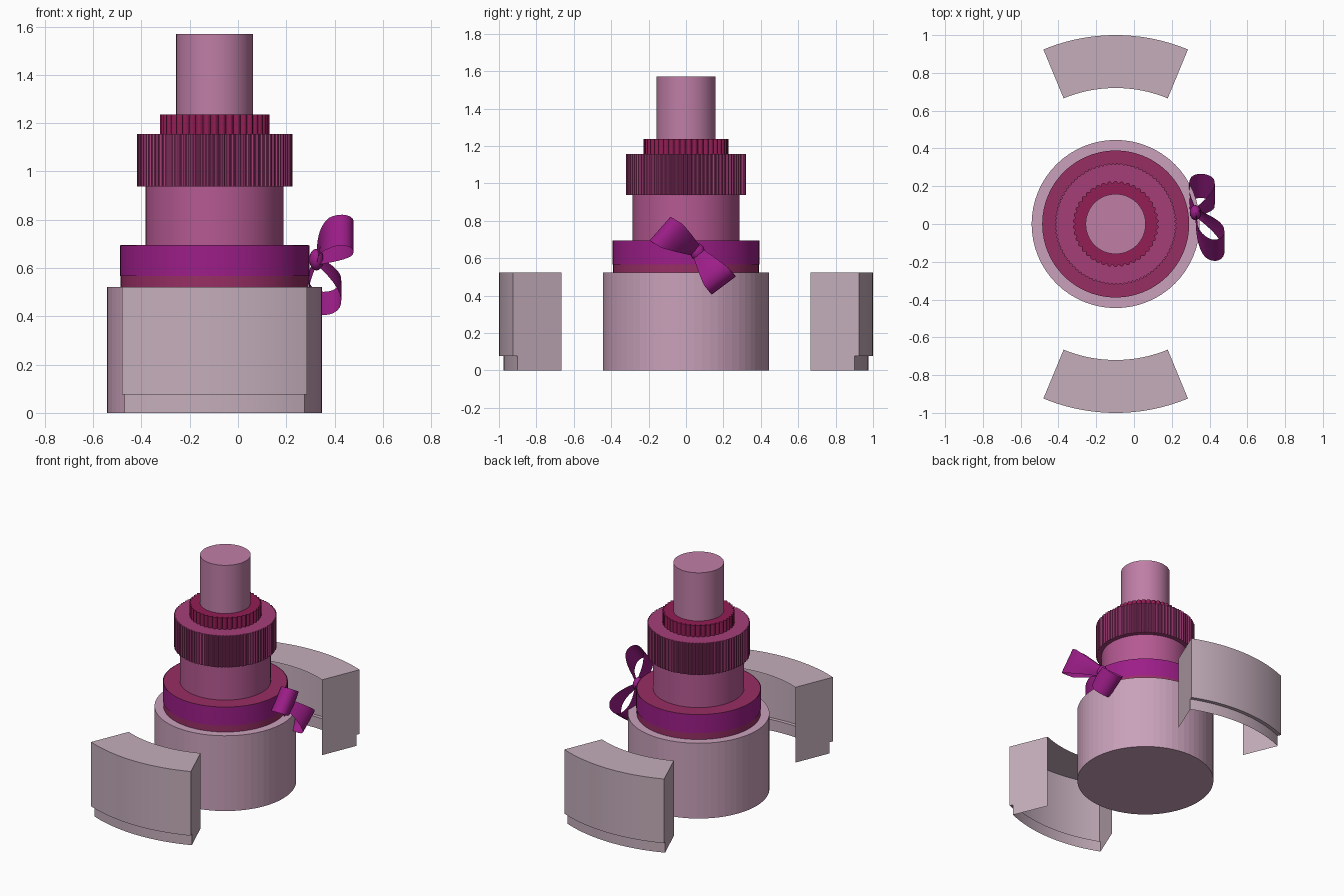
import bpy, bmesh
from math import sin, cos, pi, radians
from mathutils import Vector

if "Cube" in bpy.data.objects:
    bpy.data.objects.remove(bpy.data.objects["Cube"])

CX = -0.097  # axis of the round tiers


def finish(name, bm, rgb, smooth=None):
    me = bpy.data.meshes.new(name)
    bm.to_mesh(me)
    bm.free()
    ob = bpy.data.objects.new(name, me)
    bpy.context.collection.objects.link(ob)
    mat = bpy.data.materials.new(name + "_colour")
    mat.diffuse_color = [(c / 255) ** 2.2 for c in rgb] + [1]
    mat.use_nodes = True
    mat.node_tree.nodes["Principled BSDF"].inputs["Base Color"].default_value = mat.diffuse_color
    me.materials.append(mat)
    if smooth:
        bpy.ops.object.select_all(action='DESELECT')
        ob.select_set(True)
        bpy.context.view_layer.objects.active = ob
        bpy.ops.object.shade_smooth_by_angle(angle=radians(smooth))
    return ob


def drum(name, radii, z0, z1, rgb, smooth=30, caps=True):
    """Upright prism whose outline radius follows the list of radii."""
    bm = bmesh.new()
    n = len(radii)
    lo, hi = [[bm.verts.new((CX + r * cos(2 * pi * i / n), r * sin(2 * pi * i / n), z))
               for i, r in enumerate(radii)] for z in (z0, z1)]
    for i in range(n):
        j = (i + 1) % n
        bm.faces.new((lo[i], lo[j], hi[j], hi[i]))
    if caps:
        bm.faces.new(lo[::-1])
        bm.faces.new(hi)
    return finish(name, bm, rgb, smooth)


# Stacked tiers
drum("base_tier", [0.445] * 64, 0, 0.522, (200, 160, 185), None)
drum("second_tier", [0.389] * 96, 0.522, 0.695, (150, 50, 100))
drum("third_tier", [0.286] * 96, 0.695, 0.937, (180, 90, 145))
drum("top_post", [0.159] * 64, 1.236, 1.57, (190, 125, 165))

# Ribbed rings
drum("large_ribbed_ring", [0.322, 0.322, 0.315, 0.315] * 90, 0.937, 1.156, (165, 65, 120), None)
drum("small_ribbed_ring", [0.214, 0.222, 0.227, 0.227, 0.222] * 42, 1.156, 1.236, (145, 35, 85), 40)

# Ribbon band
PURPLE = (155, 35, 135)
drum("ribbon_band", [0.3925] * 96, 0.567, 0.694, PURPLE, 30, False)


# Curved shells: stepped outer wall, top and ends, open inside and below
def shell(name, mid):
    bm = bmesh.new()
    profile = [(0.72, 0.522), (1.0, 0.522), (1.0, 0.077), (0.975, 0.077), (0.975, 0)]
    steps = 20
    rows = []
    for i in range(steps + 1):
        a = radians(mid - 22.5 + 45 * i / steps)
        rows.append([bm.verts.new((CX + r * cos(a), r * sin(a), z)) for r, z in profile])
    for p, q in zip(rows, rows[1:]):
        for k in range(len(profile) - 1):
            bm.faces.new((p[k], p[k + 1], q[k + 1], q[k]))
    for row in (rows[0], rows[-1]):
        foot = bm.verts.new((*(CX * (1 - s) + c * s if s == 1 else c for c, s in
                               zip(row[0].co.xy, (1, 1))), 0))
        bm.faces.new(row + [foot])
    bmesh.ops.recalc_face_normals(bm, faces=bm.faces)
    finish(name, bm, (195, 172, 185), 30)


shell("front_shell", -90)
shell("back_shell", 90)


# Bow: two ribbon loops pinched at a knot
def loop(name, knot, tip, side, depth, w0, w1):
    """Teardrop strip from knot to tip; side = ribbon width axis, depth = loop opening."""
    bm = bmesh.new()
    knot, tip, side, depth = map(Vector, (knot, tip, side, depth))
    side.normalize()
    rows = []
    n = 28
    for i in range(n + 1):
        t = 2 * pi * i / n
        u = (1 - cos(t)) / 2
        c = knot.lerp(tip, u) + depth * sin(t) * u ** 0.6 * 0.85
        w = w0 + (w1 - w0) * min(1, u * 1.25)
        ripple = depth * 0.10 * (1 - u)
        rows.append([bm.verts.new(c + side * w * s + ripple * (1 - abs(s)))
                     for s in (-1, -0.5, 0, 0.5, 1)])
    for p, q in zip(rows, rows[1:]):
        for k in range(4):
            bm.faces.new((p[k], p[k + 1], q[k + 1], q[k]))
    finish(name, bm, PURPLE, 40)


KNOT = (0.325, 0.06, 0.635)
loop("upper_bow_loop", KNOT, (0.45, -0.135, 0.755), (0, 0.66, 0.75), (0.085, 0.035, -0.02), 0.03, 0.085)
loop("lower_bow_loop", KNOT, (0.375, 0.2, 0.455), (0, 0.8, 0.6), (0.105, -0.02, 0.02), 0.03, 0.08)

# Knot wrap
bm = bmesh.new()
bmesh.ops.create_uvsphere(bm, u_segments=16, v_segments=10, radius=1)
for v in bm.verts:
    v.co = Vector((v.co.x * 0.03, v.co.y * 0.04, v.co.z * 0.045)) + Vector(KNOT)
finish("bow_knot", bm, PURPLE, 40)
